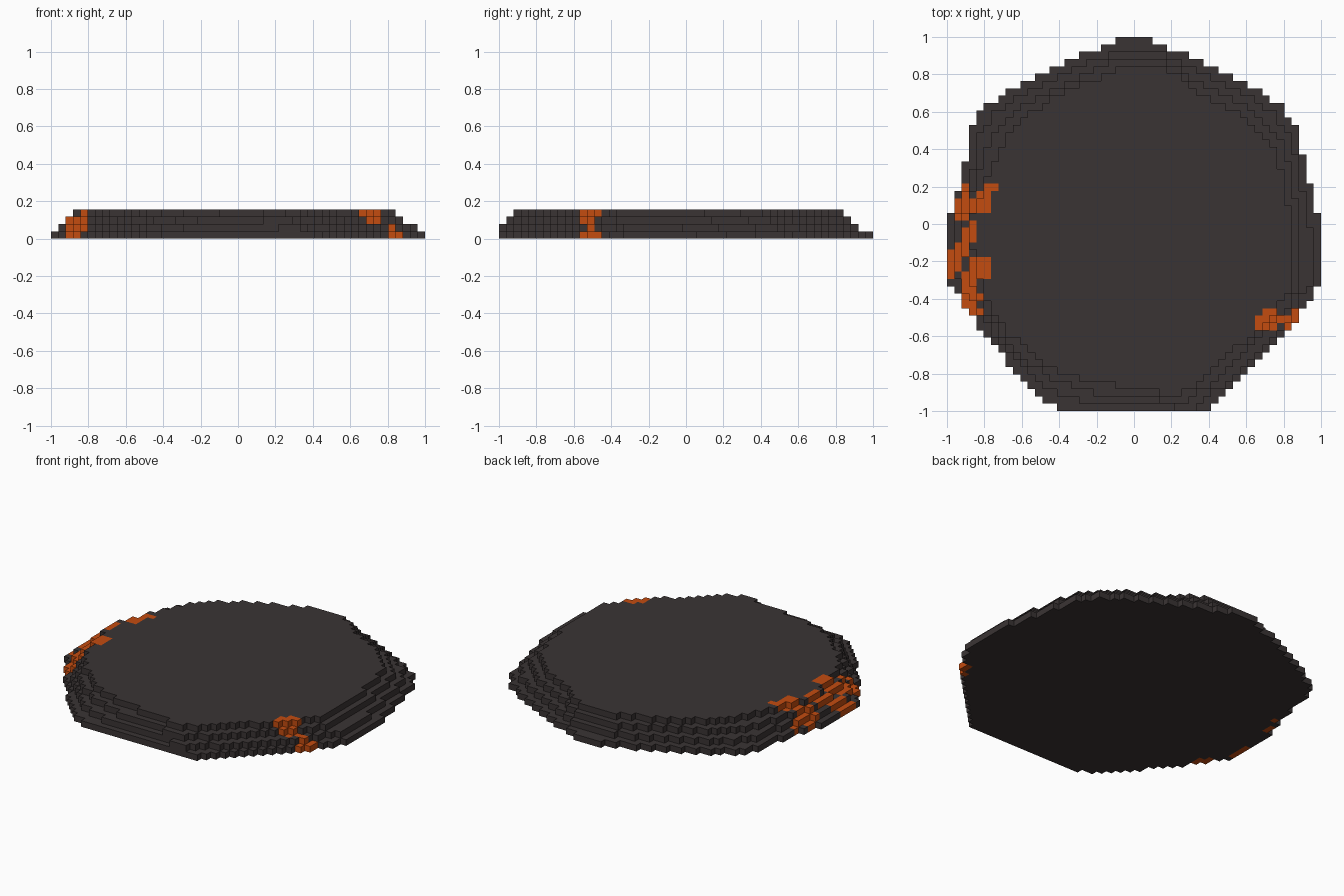
import bpy, bmesh
from mathutils import Vector

cube = bpy.data.objects.get("Cube")
if cube:
    bpy.data.objects.remove(cube)

CELL = 2 / 51      # block size
HALF = 25          # blocks run from -25 to 25 on both axes
LAYERS = 4

# Outlines of the lowest and highest layers in block units, clockwise from the back
BASE = [(1.9, 25.3), (9.5, 22), (15.4, 19), (20.3, 16), (22.3, 13), (23.2, 9),
        (25.3, 0), (25.4, -8), (22.3, -13), (19.3, -16.5), (15, -21), (9.8, -25.9),
        (-9.3, -25.9), (-14.5, -22.5), (-19.5, -16), (-22.5, -12), (-25.4, -7.5),
        (-25.4, 0), (-22.7, 9), (-22.3, 13), (-20.3, 16.2), (-15.4, 19),
        (-6.8, 23.1), (-1.7, 25.3)]
TOP = [(4.4, 21.2), (9.5, 17.5), (13.5, 15.5), (17.5, 12.5), (19.4, 9.5), (20.4, 7),
       (21.4, -1), (21.4, -8.5), (19.4, -12), (17, -14.5), (12, -18.5), (6.5, -23.4),
       (0, -22.4), (-10.5, -20.4), (-17, -15), (-19.5, -11.5), (-21.6, -6),
       (-22.4, 0), (-20.4, 5.5), (-18.4, 10), (-16.5, 13), (-12.5, 16.3),
       (-6, 19.5), (-1.6, 21.2)]

# Glowing columns as block rectangles: x from, x to, y from, y to
GLOW = [(-20, -19, 5, 5), (-21, -20, 2, 4), (-23, -23, 4, 5), (-24, -22, 2, 3),
        (-24, -23, 1, 1), (-22, -22, -2, 0), (-23, -23, -4, -1), (-24, -24, -4, -3),
        (-25, -25, -7, -4), (-24, -24, -6, -5), (-22, -20, -7, -5), (-23, -22, -9, -7),
        (-24, -21, -10, -10), (-23, -22, -11, -11), (-22, -21, -12, -12),
        (18, 19, -12, -12), (17, 19, -14, -13), (20, 22, -13, -13),
        (22, 22, -12, -12), (21, 21, -14, -14)]


def make_material(name, rgb):
    mat = bpy.data.materials.new(name)
    mat.use_nodes = True
    mat.diffuse_color = (*rgb, 1)
    bsdf = mat.node_tree.nodes["Principled BSDF"]
    bsdf.inputs["Base Color"].default_value = (*rgb, 1)
    bsdf.inputs["Roughness"].default_value = 0.9
    return mat


def inside(x, y, outline):
    hit = False
    for (x1, y1), (x2, y2) in zip(outline, outline[1:] + outline[:1]):
        if (y1 > y) != (y2 > y) and x < x1 + (y - y1) * (x2 - x1) / (y2 - y1):
            hit = not hit
    return hit


def glows(x, y):
    return any(a <= x <= b and c <= y <= d for a, b, c, d in GLOW)


# Fill each layer with blocks, blending from the base outline to the top one
blocks = set()
for k in range(LAYERS):
    t = k / (LAYERS - 1)
    outline = [tuple(Vector(a).lerp(Vector(b), t)) for a, b in zip(BASE, TOP)]
    for x in range(-HALF, HALF + 1):
        for y in range(-HALF, HALF + 1):
            if inside(x, y, outline):
                blocks.add((x, y, k))

# Make only the exposed faces of the blocks
bm = bmesh.new()
SIDES = [Vector(s) for s in
         [(1, 0, 0), (-1, 0, 0), (0, 1, 0), (0, -1, 0), (0, 0, 1), (0, 0, -1)]]
for x, y, k in sorted(blocks):
    centre = Vector((x, y, k + 0.5))
    for n in SIDES:
        if (x + int(n.x), y + int(n.y), k + int(n.z)) in blocks:
            continue
        u = Vector((n.y, n.z, n.x))
        v = n.cross(u)
        corners = [centre + (n + u * a + v * b) / 2
                   for a, b in ((-1, -1), (1, -1), (1, 1), (-1, 1))]
        face = bm.faces.new([bm.verts.new(c * CELL) for c in corners])
        # Undersides glow only where the column is a single block high
        covered = n.z < 0 and (x, y, k + 1) in blocks
        face.material_index = int(glows(x, y) and not covered)
bmesh.ops.remove_doubles(bm, verts=bm.verts, dist=CELL * 0.01)

mesh = bpy.data.meshes.new("stepped_stone_slab")
bm.to_mesh(mesh)
bm.free()
mesh.materials.append(make_material("dark stone", (0.042, 0.034, 0.034)))
mesh.materials.append(make_material("glowing orange", (0.55, 0.072, 0.005)))
slab = bpy.data.objects.new("stepped_stone_slab", mesh)
bpy.context.scene.collection.objects.link(slab)
